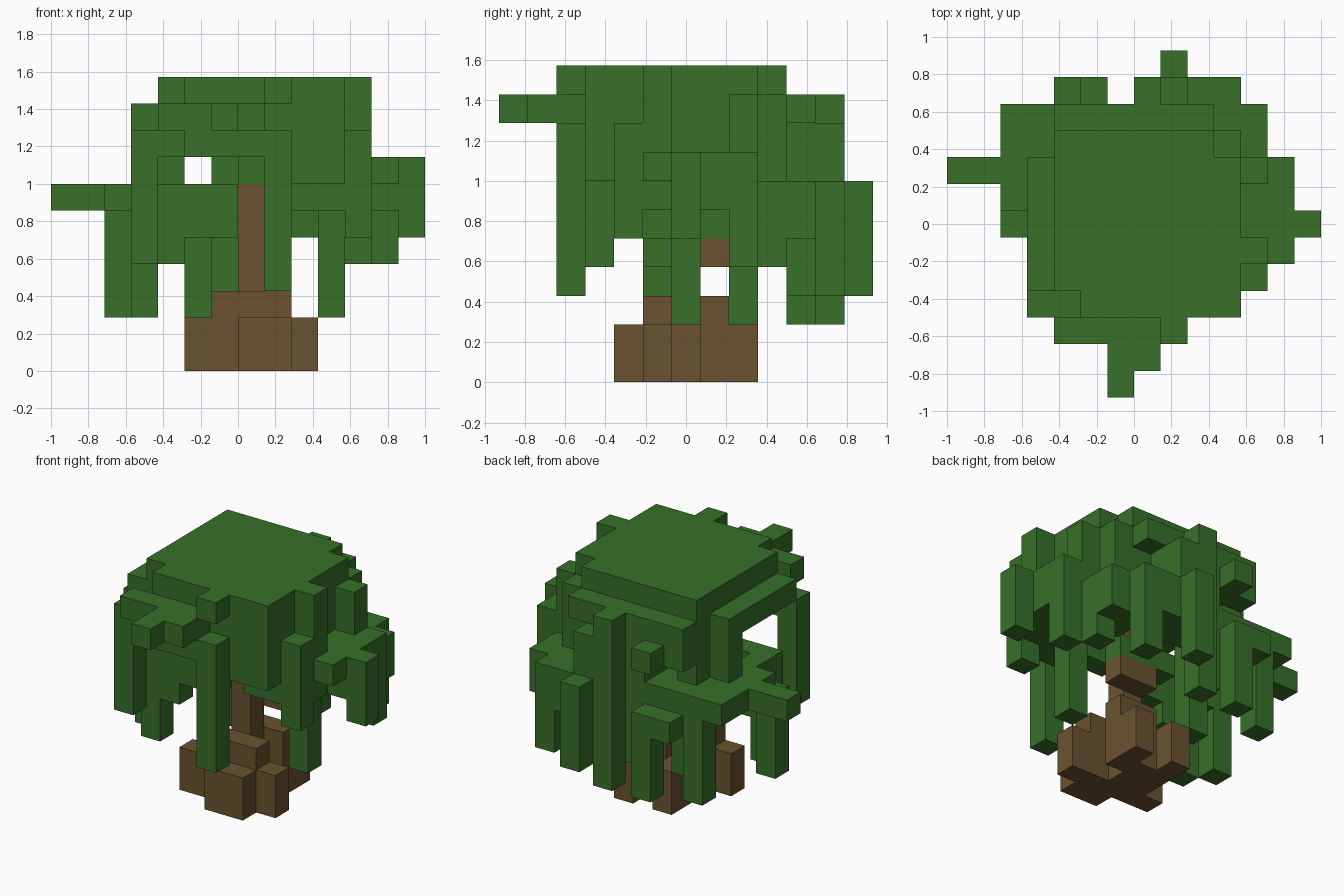
import bpy
import bmesh
from mathutils import Vector

cube = bpy.data.objects.get("Cube")
if cube:
    bpy.data.objects.remove(cube, do_unlink=True)

UNIT = 1 / 7
ORIGIN = Vector((-7, -6.5, 0))


def span(value):
    """A single cell index or an inclusive (first, last) pair."""
    first, last = value if isinstance(value, tuple) else (value, value)
    return range(first, last + 1)


def box(part, x, y, z):
    part.update((i, j, k) for i in span(x) for j in span(y) for k in span(z))


def column(part, x, y, bottom, top):
    box(part, x, y, (bottom, top))


def carve(part, x, y, z):
    part.difference_update((i, j, k) for i in span(x) for j in span(y) for k in span(z))


def material(name, colour):
    mat = bpy.data.materials.new(name)
    mat.use_nodes = True
    mat.diffuse_color = colour
    mat.node_tree.nodes["Principled BSDF"].inputs["Base Color"].default_value = colour
    return mat


def build(name, part, hidden, mat):
    """Skin a set of cells with only its exposed faces."""
    bm = bmesh.new()
    corners = {}

    def vert(point):
        key = tuple(point)
        if key not in corners:
            corners[key] = bm.verts.new((Vector(key) + ORIGIN) * UNIT)
        return corners[key]

    for cell in sorted(part):
        for axis in range(3):
            for side in (0, 1):
                near = list(cell)
                near[axis] += 2 * side - 1
                if tuple(near) in part or tuple(near) in hidden:
                    continue
                u, v = (axis + 1) % 3, (axis + 2) % 3
                ring = []
                for du, dv in ((0, 0), (1, 0), (1, 1), (0, 1)):
                    point = list(cell)
                    point[axis] += side
                    point[u] += du
                    point[v] += dv
                    ring.append(vert(point))
                bm.faces.new(ring if side else ring[::-1])
    mesh = bpy.data.meshes.new(name)
    bm.to_mesh(mesh)
    bm.free()
    mesh.materials.append(mat)
    obj = bpy.data.objects.new(name, mesh)
    bpy.context.collection.objects.link(obj)


# Trunk: spreading roots, stepped foot, crooked stem
trunk = set()
box(trunk, x=(7, 8), y=4, z=(0, 1))
box(trunk, x=(5, 9), y=5, z=(0, 1))
box(trunk, x=(6, 7), y=6, z=(0, 1))
box(trunk, x=(6, 8), y=7, z=(0, 1))
column(trunk, 8, 8, bottom=0, top=1)
column(trunk, 6, 8, bottom=0, top=1)
box(trunk, x=(6, 8), y=5, z=2)
box(trunk, x=(7, 8), y=7, z=2)
column(trunk, 7, 6, bottom=2, top=6)
box(trunk, x=(7, 8), y=7, z=4)

leaves = set()

# Flat crown
box(leaves, x=8, y=2, z=10)
box(leaves, x=(5, 10), y=3, z=10)
box(leaves, x=(4, 10), y=(4, 8), z=10)
box(leaves, x=(4, 9), y=9, z=10)
box(leaves, x=(3, 10), y=(4, 8), z=9)
box(leaves, x=(4, 10), y=9, z=9)
box(leaves, x=(5, 10), y=3, z=9)
box(leaves, x=(4, 9), y=10, z=9)
column(leaves, 7, 6, bottom=7, top=8)

# Front twig and ledge
box(leaves, x=(4, 7), y=2, z=9)
box(leaves, x=(6, 7), y=1, z=9)
box(leaves, x=6, y=0, z=9)
box(leaves, x=(5, 8), y=2, z=8)

# Front corner strands and inner screen
box(leaves, x=(3, 4), y=3, z=8)
column(leaves, 3, 3, bottom=4, top=7)
column(leaves, 3, 5, bottom=2, top=6)
column(leaves, 4, 5, bottom=4, top=6)
box(leaves, x=(5, 6), y=5, z=(5, 6))
box(leaves, x=(6, 8), y=7, z=5)
column(leaves, 8, 2, bottom=3, top=7)
box(leaves, x=(9, 10), y=3, z=(7, 8))
column(leaves, 9, 4, bottom=6, top=8)

# Left side wall, from front to back
box(leaves, x=10, y=(4, 8), z=(6, 8))
column(leaves, 11, 4, bottom=5, top=8)
column(leaves, 11, 5, bottom=6, top=10)
column(leaves, 10, 6, bottom=2, top=5)
box(leaves, x=11, y=(6, 8), z=(6, 7))
column(leaves, 11, 8, bottom=8, top=9)
box(leaves, x=12, y=(5, 8), z=7)
box(leaves, x=12, y=(6, 7), z=6)
column(leaves, 13, 6, bottom=5, top=7)
column(leaves, 12, 8, bottom=4, top=6)
column(leaves, 11, 9, bottom=4, top=6)
column(leaves, 11, 10, bottom=5, top=6)

# Back wall and strands
box(leaves, x=(4, 10), y=9, z=(7, 8))
carve(leaves, x=5, y=9, z=7)
box(leaves, x=10, y=(9, 10), z=(5, 6))
box(leaves, x=(4, 8), y=10, z=8)
box(leaves, x=(6, 8), y=10, z=(5, 7))
column(leaves, 9, 10, bottom=5, top=6)
column(leaves, 6, 10, bottom=3, top=4)
column(leaves, 7, 11, bottom=2, top=9)
column(leaves, 8, 11, bottom=5, top=8)
column(leaves, 9, 11, bottom=5, top=6)
column(leaves, 10, 11, bottom=3, top=6)
column(leaves, 8, 12, bottom=3, top=6)
column(leaves, 5, 11, bottom=8, top=8)
box(leaves, x=(4, 5), y=10, z=(5, 6))
box(leaves, x=(4, 5), y=11, z=5)
column(leaves, 5, 11, bottom=2, top=4)

# Right side shelf, branch and strands
box(leaves, x=(2, 3), y=(7, 10), z=6)
box(leaves, x=(4, 5), y=(8, 9), z=6)
box(leaves, x=(0, 1), y=8, z=6)
column(leaves, 3, 8, bottom=6, top=8)
column(leaves, 3, 10, bottom=2, top=5)
column(leaves, 2, 6, bottom=2, top=5)
column(leaves, 3, 6, bottom=5, top=6)
column(leaves, 5, 8, bottom=2, top=5)

build("trunk", trunk, set(), material("bark brown", (0.145, 0.086, 0.030, 1)))
build("foliage", leaves, trunk, material("leaf green", (0.038, 0.160, 0.022, 1)))
